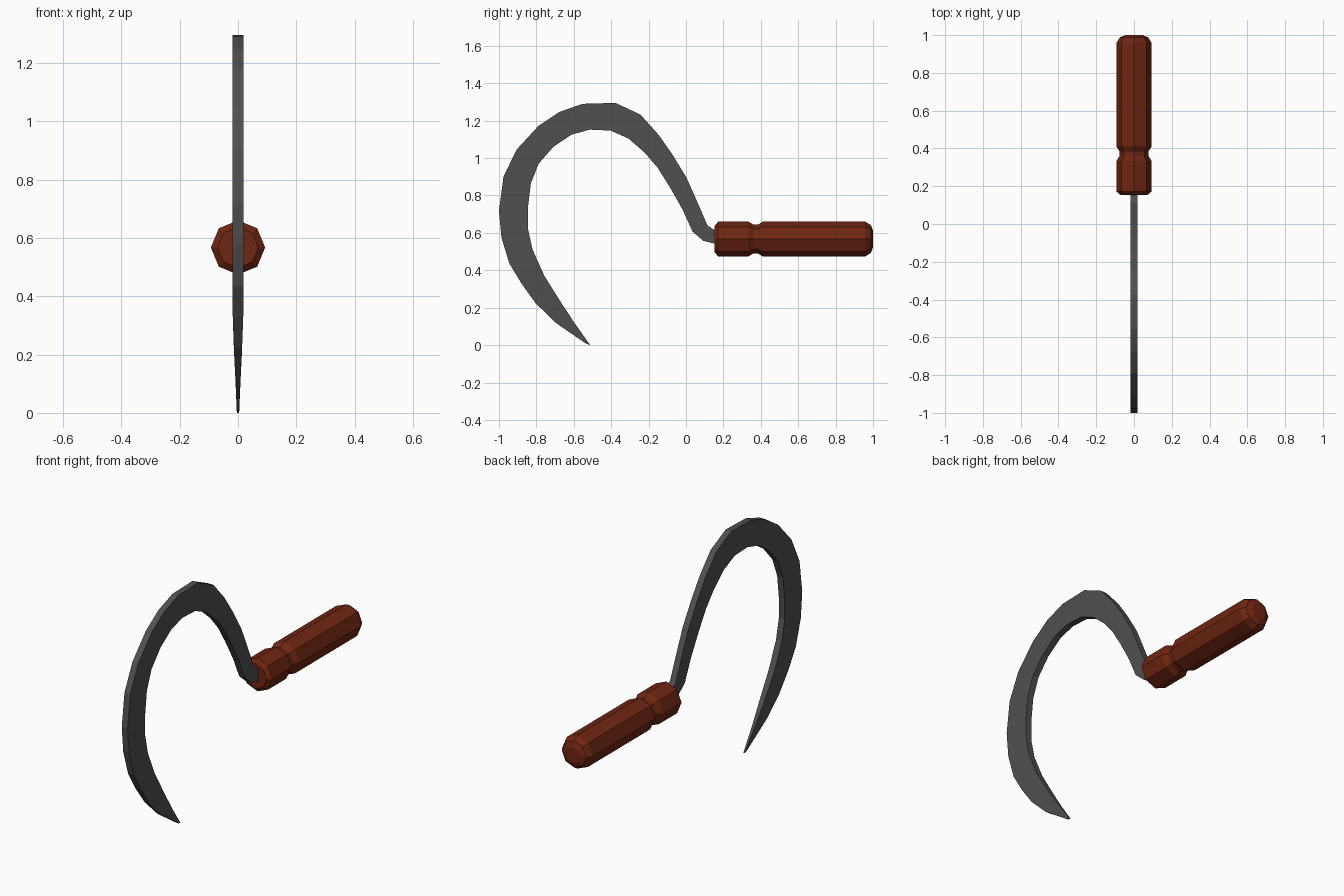
import bpy, bmesh, math

if "Cube" in bpy.data.objects:
    bpy.data.objects.remove(bpy.data.objects["Cube"])

def material(name, rgb):
    m = bpy.data.materials.new(name)
    m.diffuse_color = (*rgb, 1)
    m.use_nodes = True
    m.node_tree.nodes["Principled BSDF"].inputs["Base Color"].default_value = m.diffuse_color
    return m

def finish(name, bm, mat):
    bmesh.ops.recalc_face_normals(bm, faces=bm.faces)
    me = bpy.data.meshes.new(name)
    bm.to_mesh(me)
    bm.free()
    me.materials.append(mat)
    ob = bpy.data.objects.new(name, me)
    bpy.context.collection.objects.link(ob)
    return ob

def loft(name, rings, mat):
    """Skin a list of equal-length closed rings and cap both ends."""
    bm = bmesh.new()
    vs = [[bm.verts.new(p) for p in r] for r in rings]
    n = len(vs[0])
    for a, b in zip(vs, vs[1:]):
        for i in range(n):
            j = (i + 1) % n
            bm.faces.new((a[i], a[j], b[j], b[i]))
    bm.faces.new(vs[0])
    bm.faces.new(vs[-1])
    return finish(name, bm, mat)

steel = material("dark steel", (0.08, 0.08, 0.08))
wood = material("red brown wood", (0.16, 0.019, 0.006))

# Blade: outer (y, z) and inner (y, z) edge stations from tip to tang
stations = [
    (-.535, .008, -.512, .002), (-.698, .12, -.595, .117),
    (-.805, .225, -.66, .215), (-.88, .33, -.757, .37),
    (-.944, .435, -.82, .51), (-.987, .575, -.845, .622),
    (-1, .718, -.845, .735), (-.976, .90, -.83, .863),
    (-.906, 1.045, -.788, .97), (-.788, 1.173, -.708, 1.061),
    (-.676, 1.247, -.612, 1.125), (-.553, 1.29, -.515, 1.152),
    (-.377, 1.295, -.403, 1.147), (-.243, 1.232, -.307, 1.104),
    (-.147, 1.125, -.221, 1.029), (-.072, 1.018, -.152, .949),
    (.003, .895, -.088, .847), (.062, .762, -.018, .724),
    (.115, .639, .035, .607), (.15, .617, .092, .558),
    (.22, .605, .22, .525)]
half_widths = [.004, .009, .014]
rings = []
for i, (yo, zo, yi, zi) in enumerate(stations):
    w = half_widths[i] if i < len(half_widths) else .018
    rings.append([(-w, yo, zo), (w, yo, zo), (w, yi, zi), (-w, yi, zi)])
# pull the point down to the ground
rings[0] = [(x, y, 0 if y > -.52 else z) for x, y, z in rings[0]]
loft("blade", rings, steel)

# Handle: eight-sided turned grip with a groove, (y, radius)
profile = [(.153, .07), (.172, .093), (.333, .093), (.36, .077), (.385, .077),
           (.41, .093), (.958, .093), (.988, .075), (1, .045)]
loft("handle", [[(r * math.cos(k * math.pi / 4), y, .567 + r * math.sin(k * math.pi / 4))
                 for k in range(8)] for y, r in profile], wood)
